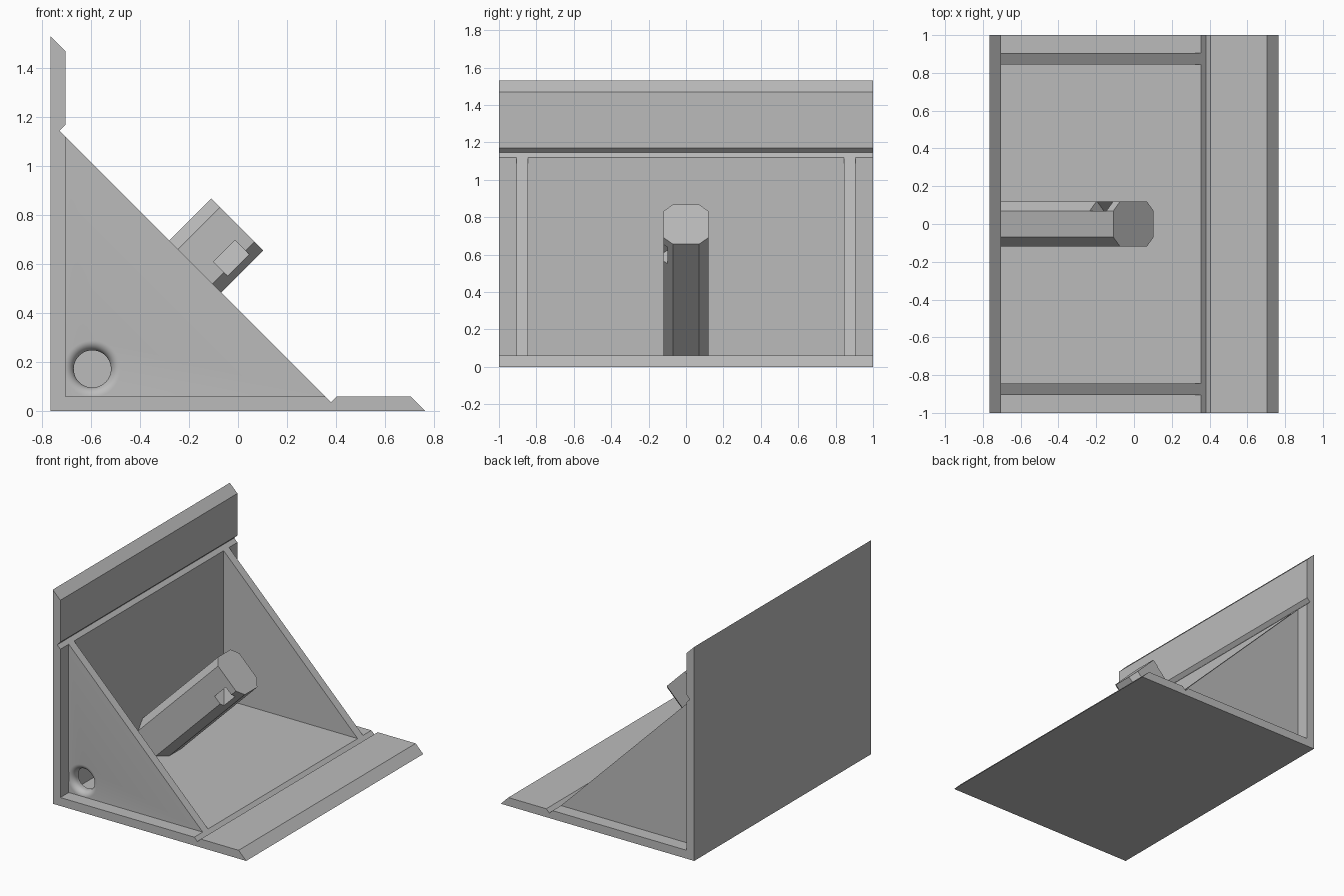
import bpy, bmesh, math
from mathutils import Vector

if "Cube" in bpy.data.objects:
    bpy.data.objects.remove(bpy.data.objects["Cube"])

grey = bpy.data.materials.new("light grey")
grey.diffuse_color = (0.5, 0.5, 0.5, 1)
grey.use_nodes = True
grey.node_tree.nodes["Principled BSDF"].inputs["Base Color"].default_value = grey.diffuse_color
T = 0.06            # plate thickness
X0 = -0.765         # outer back corner
R = math.sqrt(0.5)


def finish(name, bm):
    bmesh.ops.recalc_face_normals(bm, faces=bm.faces)
    me = bpy.data.meshes.new(name)
    bm.to_mesh(me)
    bm.free()
    ob = bpy.data.objects.new(name, me)
    bpy.context.collection.objects.link(ob)
    me.materials.append(grey)
    return ob


def prism(name, profile, y0, y1):
    """Extrude an xz profile along y."""
    bm = bmesh.new()
    a = [bm.verts.new((x, y0, z)) for x, z in profile]
    b = [bm.verts.new((x, y1, z)) for x, z in profile]
    bm.faces.new(a)
    bm.faces.new(b)
    for i in range(len(a)):
        j = (i + 1) % len(a)
        bm.faces.new((a[i], a[j], b[j], b[i]))
    return finish(name, bm)


def diag(u, y, v):
    """Arm frame: v runs out along the 45 degree axis, u across it (down and out)."""
    return Vector((X0 / 2 + (u + v) * R, y, -X0 / 2 + (v - u) * R))


def cut(ob, cutter):
    cutter.hide_render = True
    cutter.hide_set(True)
    m = ob.modifiers.new("cut", 'BOOLEAN')
    m.operation = 'DIFFERENCE'
    m.solver = 'EXACT'
    m.object = cutter


# L-shaped plates with bevelled tips and a V groove, mirrored about the diagonal
half = [(1.53, 0), (1.47, T), (1.17, T), (1.145, 0.035), (1.12, T)]
prof = [(X0 + a, b) for a, b in half] + [(X0 + T, T)]
prof += [(X0 + b, a) for a, b in reversed(half)] + [(X0, 0)]
prism("angle_plates", prof, -1, 1)

# Triangular gussets
tri = [(X0 + T, T), (X0 + 1.12, T), (X0 + T, 1.12)]
front = prism("front_gusset", tri, -0.905, -0.845)
prism("rear_gusset", tri, 0.845, 0.905)

# Hole in the front gusset with a rounded outer rim
hr, fr = 0.076, 0.04
rings = [(hr + fr, -0.93)]
for i in range(9):
    t = math.pi / 2 * i / 8
    rings.append((hr + fr - fr * math.sin(t), -0.905 + fr - fr * math.cos(t)))
rings.append((hr, -0.82))
bm = bmesh.new()
N = 48
loops = [[bm.verts.new((-0.595 + r * math.cos(2 * math.pi * k / N), y,
                        0.172 + r * math.sin(2 * math.pi * k / N)))
          for k in range(N)] for r, y in rings]
bm.faces.new(loops[0])
bm.faces.new(loops[-1])
for a, b in zip(loops, loops[1:]):
    for k in range(N):
        j = (k + 1) % N
        bm.faces.new((a[k], a[j], b[j], b[k]))
cut(front, finish("hole_cutter", bm))

# Chamfered arm growing out of the inner corner along the diagonal
sec = [(0, -0.12), (0.1, -0.12), (0.15, -0.07), (0.15, 0.07), (0.1, 0.12),
       (0, 0.12), (-0.1, 0.12), (-0.15, 0.07), (-0.15, -0.07), (-0.1, -0.12)]
bm = bmesh.new()
a = [bm.verts.new(diag(u, y, -0.457 + abs(u))) for u, y in sec]
b = [bm.verts.new(diag(u, y, 0.537)) for u, y in sec]
bm.faces.new(b)
bm.faces.new(a[:6])
bm.faces.new(a[5:] + a[:1])
for i in range(10):
    j = (i + 1) % 10
    bm.faces.new((a[i], a[j], b[j], b[i]))
arm = finish("arm", bm)

# Slanted slot through the arm, from lower front edge to upper rear edge
bm = bmesh.new()
ends = []
for v in (0.36, 0.485):
    ends.append([bm.verts.new(diag((s + d) / 2, (s - d) / 2, v))
                 for s, d in ((-0.081, -0.4), (0.024, -0.4), (0.024, 0.4), (-0.081, 0.4))])
    bm.faces.new(ends[-1])
for i in range(4):
    j = (i + 1) % 4
    bm.faces.new((ends[0][i], ends[0][j], ends[1][j], ends[1][i]))
cut(arm, finish("slot_cutter", bm))

# Apply the cuts, drop the cutters, smooth only the rounded rim
for ob in (front, arm):
    bpy.context.view_layer.objects.active = ob
    bpy.ops.object.select_all(action='DESELECT')
    ob.select_set(True)
    bpy.ops.object.modifier_apply(modifier="cut")
for name in ("hole_cutter", "slot_cutter"):
    bpy.data.objects.remove(bpy.data.objects[name])
bpy.ops.object.select_all(action='DESELECT')
front.select_set(True)
bpy.context.view_layer.objects.active = front
bpy.ops.object.shade_smooth_by_angle(angle=math.radians(30))
